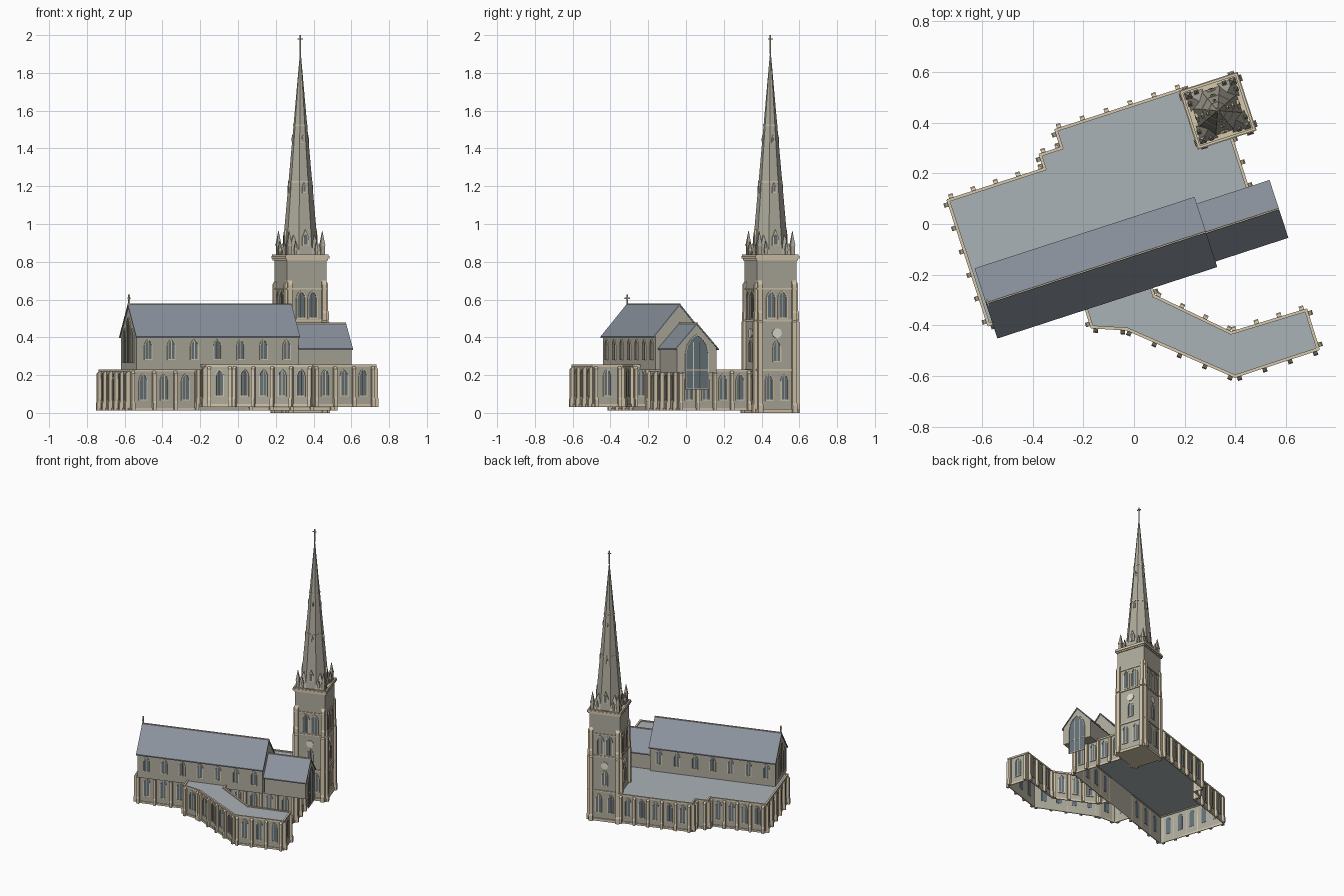
import bpy, bmesh, math
from mathutils import Matrix, Vector

if "Cube" in bpy.data.objects:
    bpy.data.objects.remove(bpy.data.objects["Cube"])

ROT = Matrix.Rotation(math.radians(18), 4, 'Z')   # whole plan is turned 18 degrees
MATS = {}
COL = dict(stone=(0.42, 0.40, 0.33), trim=(0.66, 0.57, 0.41), glass=(0.13, 0.17, 0.20),
           slate=(0.26, 0.29, 0.34), lead=(0.40, 0.445, 0.465), pale=(0.75, 0.73, 0.66))
for k, c in COL.items():
    MATS[k] = bpy.data.materials.new(k)
    MATS[k].diffuse_color = (*c, 1)
PARTS = {}


def part(name, mat):
    if name not in PARTS:
        PARTS[name] = (bmesh.new(), mat)
    return PARTS[name][0]


def loft(bm, rings, cap0=True, cap1=True):
    vs = [[bm.verts.new(p) for p in r] for r in rings]
    n = len(vs[0])
    for a, b in zip(vs, vs[1:]):
        for i in range(n):
            j = (i + 1) % n
            bm.faces.new((a[i], a[j], b[j], b[i]))
    if cap0:
        bm.faces.new(vs[0][::-1])
    if cap1:
        bm.faces.new(vs[-1])


def prism(bm, pts, z0, z1, cap0=False, cap1=True):
    loft(bm, [[(x, y, z) for x, y in pts] for z in (z0, z1)], cap0, cap1)


def frame(p, q):
    # local frame of a wall: x along it, y outward, z up, origin at p
    t = (Vector(q) - Vector(p)).normalized()
    return Matrix(((t.x, t.y, 0, p[0]), (t.y, -t.x, 0, p[1]), (0, 0, 1, 0), (0, 0, 0, 1)))


def extrude(bm, M, prof, y0, y1):
    loft(bm, [[M @ Vector((x, y, z)) for x, z in prof] for y in (y0, y1)])


def box(bm, M, x0, x1, y0, y1, z0, z1):
    extrude(bm, M, [(x0, z0), (x1, z0), (x1, z1), (x0, z1)], y0, y1)


def arch(x, w, z0, z1):
    h, s = w / 2, z1 - w * 0.8
    r = [(h, z0), (h, s), (h * .85, s + w * .35), (h * .5, s + w * .62)]
    return [(x + a, z) for a, z in r] + [(x, z1)] + [(x - a, z) for a, z in r[::-1]]


def window(M, x, w, z0, z1, tag, bars=1, f=0.006):
    extrude(part(tag + "_glass", 'glass'), M, arch(x, w, z0, z1), -0.002, 0.002)
    bm = part(tag + "_window_frames", 'trim')
    o, i = arch(x, w + 2 * f, z0 - f, z1 + f), arch(x, w, z0, z1)
    P = lambda prof, y: [M @ Vector((a, y, z)) for a, z in prof]
    loft(bm, [P(o, 0), P(o, 0.006), P(i, 0.006), P(i, 0)], False, False)
    for b in range(bars):
        c = x - w / 2 + w * (b + 1) / (bars + 1)
        box(bm, M, c - .002, c + .002, 0, .004, z0, z1 - w * (.05 if bars == 1 else .3))


def buttress(M, x, z0, z1, tag, w=0.018, d=0.018):
    bm = part(tag + "_buttresses", 'trim')
    prof = [(0, z0), (d + .004, z0), (d + .004, z0 + .04), (d, z0 + .05), (d, z1 - .02), (0, z1)]
    loft(bm, [[M @ Vector((a, y, z)) for y, z in prof] for a in (x - w / 2, x + w / 2)])


def low_range(tag, pts, z0, z1, plain):
    # flat-roofed range: open shell, lead roof, coping, buttressed bays
    prism(part(tag + "_walls", 'stone'), pts, z0, z1, False, False)
    prism(part(tag + "_flat_roof", 'lead'), pts, z1 - .006, z1 - .004)
    for i, p in enumerate(pts):
        q = pts[(i + 1) % len(pts)]
        L = (Vector(q) - Vector(p)).length
        M = frame(p, q)
        if i in plain:
            continue
        tr = part(tag + "_coping", 'trim')
        box(tr, M, -.004, L + .004, -.006, .006, z1 - .01, z1 + .003)
        box(tr, M, 0, L, 0, .006, z0, z0 + .014)
        n = max(1, round(L / .112))
        s = (L - .03) / n
        for k in range(n + 1):
            buttress(M, .015 + s * k, z0, z1, tag)
            if k < n and s > .06:
                window(M, .015 + s * (k + .5), .036, z0 + .06, z1 - .025, tag)


# low aisles around the nave, and the angled hall wing
body = [(-.668, -.2), (-.283, -.2), (-.013, -.2), (.47, -.2), (.47, .21), (.345, .21), (.345, .447),
        (-.178, .447), (-.178, .373), (-.267, .373), (-.267, .315), (-.668, .315)]
low_range("aisle", body, .012, .228, {1, 4, 5})
wing = [(-.283, -.335), (-.155, -.385), (.193, -.694), (.538, -.693), (.54, -.533),
        (.231, -.527), (-.013, -.294), (-.013, -.2), (-.283, -.2)]
low_range("wing", wing, .032, .252, {7})


def hall(tag, u0, u1, v0, v1, zb, ze, zr, inset):
    # gabled hall with overhanging slate roof
    c = (v0 + v1) / 2
    a, b = v0 + inset, v1 - inset
    k = (zr - ze) / (c - v0)
    w = [(a, zb), (b, zb), (b, ze + k * inset - .006), (c, zr - .006), (a, ze + k * inset - .006)]
    loft(part(tag + "_walls", 'stone'), [[(u, v, z) for v, z in w] for u in (u0 + .006, u1 - .006)])
    r = [(v0, ze), (c, zr), (v1, ze), (v1, ze - .008), (c, zr - .01), (v0, ze - .008)]
    loft(part(tag + "_roof", 'slate'), [[(u, v, z) for v, z in r] for u in (u0, u1)])
    box(part(tag + "_ridge", 'trim'), Matrix(), u0, u1, c - .003, c + .003, zr - .004, zr + .003)
    return a, b, c


# nave with clerestory lancets and west window group
a, b, c = hall("nave", -.652, .26, -.263, .028, .226, .405, .577, .012)
for M in (frame((-.646, a), (.254, a)), frame((.254, b), (-.646, b))):
    for i in range(7):
        window(M, .9 * (i + .5) / 7, .034, .285, .385, "nave")
M = frame((-.646, b), (-.646, a))
for dx, top in ((-.062, .44), (0, .5), (.062, .44)):
    window(M, (b - a) / 2 + dx, .042, .27, top, "nave")
cross = part("gable_cross", 'trim')
M = frame((-.645, c), (-.645, c - 1))
box(cross, M, -.004, .004, -.004, .004, .57, .628)
box(cross, M, -.014, .014, -.003, .003, .604, .611)

# chancel with its tall east window
a, b, c = hall("chancel", .255, .562, -.24, 0, .215, .34, .475, .01)
M = frame((.556, a), (.556, b))
window(M, (b - a) / 2, .12, .13, .412, "chancel", bars=2)
box(part("chancel_window_frames", 'trim'), M, (b - a) / 2 - .06, (b - a) / 2 + .06, 0, .004, .225, .229)

# tower
C, H = Vector((.452, .323)), .109


def sq(h):
    return [(C.x + sx * h, C.y + sy * h) for sx, sy in ((-1, -1), (1, -1), (1, 1), (-1, 1))]


prism(part("tower_walls", 'stone'), sq(H), 0, .815)
bands = part("tower_string_courses", 'trim')
for z, e, t in ((0, .008, .02), (.222, .006, .01), (.485, .006, .01), (.652, .005, .008), (.808, .007, .01),
                (.818, .013, .012)):
    prism(bands, sq(H + e), z, z + t, True)
loft(part("tower_parapet", 'trim'), [[(x, y, z) for x, y in sq(h)] for h, z in
     ((H + .01, .828), (H + .01, .838), (H, .838), (H, .828))], False, False)
corners = sq(H)
for k in range(4):
    M = frame(corners[k], corners[(k + 1) % 4])
    for x in (.014, 2 * H - .014):
        buttress(M, x, 0, .5, "tower", .026, .018)
        buttress(M, x, .49, .7, "tower", .024, .011)
    for s in (-1, 1):
        window(M, H + s * .043, .034, .07, .2, "tower")
        window(M, H + s * .032, .04, .505, .64, "belfry", f=.008)
    window(M, H, .034, .275, .38, "tower")
    # clock face
    disc = [(H + .026 * math.cos(i * math.pi / 10), .422 + .026 * math.sin(i * math.pi / 10)) for i in range(20)]
    extrude(part("clock_faces", 'pale'), M, disc, 0, .006)


# octagonal spire with bands
def octo(r, z):
    return [(C.x + r * math.cos((i + .5) * math.pi / 4), C.y + r * math.sin((i + .5) * math.pi / 4), z)
            for i in range(8)]


def rad(z):
    return .098 * (1.915 - z) / 1.09


loft(part("spire", 'stone'), [octo(rad(.828), .828), octo(.002, 1.91)])
for z in (1.22, 1.52):
    loft(part("spire_bands", 'trim'), [octo(rad(z) + .003, z), octo(rad(z) + .003, z + .008)])


# corner broaches, pinnacles and gabled spire lights
def pinnacle(u, v, r, z1, zt):
    for name, mat, z, zz, r0, r1 in (("pinnacle_shafts", 'stone', .828, z1, r, r),
                                     ("pinnacle_caps", 'trim', z1, z1 + .006, r * 1.3, r * 1.3),
                                     ("pinnacle_tips", 'stone', z1 + .006, zt, r * 1.1, .001)):
        loft(part(name, mat), [[(u + q * x, v + q * y, h) for x, y in ((-1, -1), (1, -1), (1, 1), (-1, 1))]
                               for q, h in ((r0, z), (r1, zz))])


for sx in (-1, 1):
    for sy in (-1, 1):
        pinnacle(C.x + sx * .092, C.y + sy * .092, .011, .885, .962)
        pinnacle(C.x + sx * .096, C.y + sy * .058, .007, .86, .91)
        pinnacle(C.x + sx * .058, C.y + sy * .096, .007, .86, .91)
        bm = part("spire_broaches", 'stone')
        t = [bm.verts.new((C.x + sx * x, C.y + sy * y, z)) for x, y, z in
             ((.1, .1, .83), (.1, .03, .83), (.03, .1, .83), (.055, .055, .95))]
        for f in ((0, 1, 3), (0, 3, 2), (1, 2, 3)):
            bm.faces.new([t[i] for i in f])

for z, w, h, off in ((.885, .036, .085, 0), (1.165, .022, .055, 0), (1.43, .014, .04, 0)):
    for k in range(4):
        ang = k * math.pi / 2 + off
        n = Vector((math.cos(ang), math.sin(ang)))
        y = rad(z) * .925 + .005
        p = C + n * y
        M = frame(p, p + Vector((-n.y, n.x)))
        g = w / 2
        extrude(part("spire_light_gables", 'trim'), M,
                [(-g, z), (g, z), (g, z + h * .5), (0, z + h), (-g, z + h * .5)], -y * .5, 0)
        extrude(part("spire_light_glass", 'glass'), M, arch(0, w * .5, z + .006, z + h * .72), 0, .002)

# finial cross
M = Matrix.Translation((C.x, C.y, 0))
fin = part("spire_cross", 'trim')
box(fin, M, -.003, .003, -.003, .003, 1.9, 2)
box(fin, M, -.002, .002, -.014, .014, 1.978, 1.983)
box(fin, M, -.014, .014, -.002, .002, 1.978, 1.983)

for name, (bm, mat) in PARTS.items():
    bmesh.ops.recalc_face_normals(bm, faces=bm.faces)
    bmesh.ops.transform(bm, matrix=ROT, verts=bm.verts)
    me = bpy.data.meshes.new(name)
    bm.to_mesh(me)
    bm.free()
    me.materials.append(MATS[mat])
    bpy.context.collection.objects.link(bpy.data.objects.new(name, me))

for m in bpy.data.materials:
    if m.users and not m.is_grease_pencil:
        m.use_nodes = True
        m.node_tree.nodes["Principled BSDF"].inputs["Base Color"].default_value = m.diffuse_color
